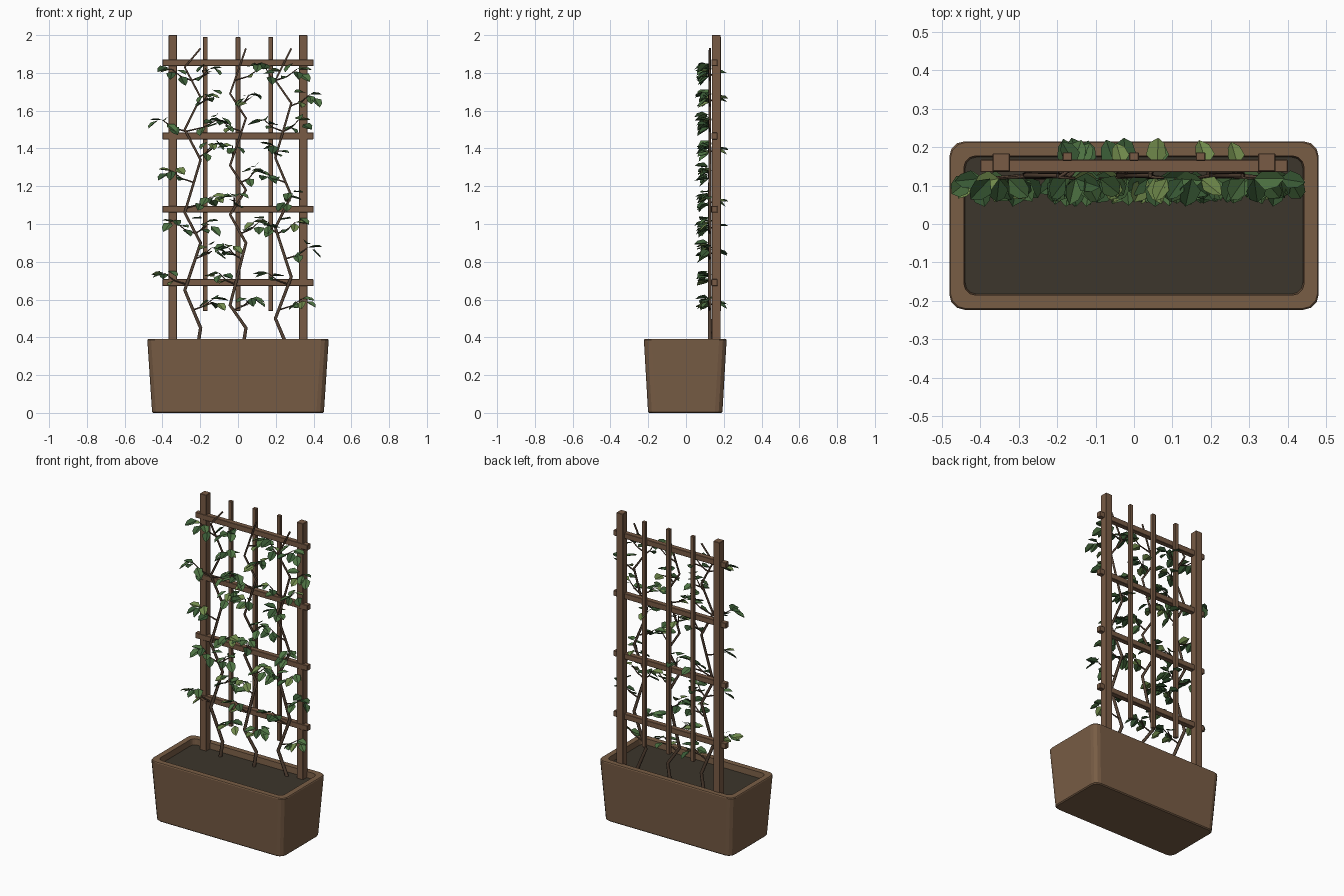
import bpy, bmesh, math, random
from mathutils import Vector, Matrix

if "Cube" in bpy.data.objects:
    bpy.data.objects.remove(bpy.data.objects["Cube"])
random.seed(7)

def material(name, col):
    m = bpy.data.materials.new(name)
    m.diffuse_color = (*col, 1)
    m.use_nodes = True
    m.node_tree.nodes["Principled BSDF"].inputs["Base Color"].default_value = m.diffuse_color
    return m

WOOD = material("wood", (0.19, 0.105, 0.06))
CLAY = material("planter_brown", (0.19, 0.11, 0.06))
SOIL = material("soil", (0.045, 0.037, 0.025))
STEM = material("bark", (0.09, 0.055, 0.035))
GREENS = [material("leaf_dark", (0.04, 0.10, 0.035)),
          material("leaf_mid", (0.075, 0.17, 0.055)),
          material("leaf_light", (0.16, 0.25, 0.07))]

def link(name, data, mats):
    for m in mats:
        data.materials.append(m)
    ob = bpy.data.objects.new(name, data)
    bpy.context.collection.objects.link(ob)

def finish(name, bm, mats):
    bmesh.ops.recalc_face_normals(bm, faces=bm.faces)
    me = bpy.data.meshes.new(name)
    bm.to_mesh(me)
    bm.free()
    link(name, me, mats)

def box(name, x, y, z, sx, sy, sz):
    bm = bmesh.new()
    bmesh.ops.create_cube(bm, size=1)
    for v in bm.verts:
        v.co = (x + v.co.x * sx, y + v.co.y * sy, z + v.co.z * sz)
    bmesh.ops.bevel(bm, geom=bm.edges[:], offset=0.002, segments=1, affect='EDGES')
    finish(name, bm, [WOOD])

def ring(bm, hx, hy, z, r=0.04, seg=3):
    # rounded rectangle loop
    vs = []
    for i, (sx, sy) in enumerate([(1, 1), (-1, 1), (-1, -1), (1, -1)]):
        for k in range(seg + 1):
            a = math.pi / 2 * (i + k / seg)
            vs.append(bm.verts.new((sx * (hx - r) + r * math.cos(a),
                                    sy * (hy - r) + r * math.sin(a) - 0.004, z)))
    return vs

def loft(name, rings, mat):
    bm = bmesh.new()
    loops = [ring(bm, *r) for r in rings]
    for a, b in zip(loops, loops[1:]):
        for i in range(len(a)):
            j = (i + 1) % len(a)
            bm.faces.new((a[i], a[j], b[j], b[i]))
    bm.faces.new(loops[0])
    bm.faces.new(loops[-1])
    finish(name, bm, [mat])

# tapered planter with hollow top, and the soil inside
loft("planter", [(0.449, 0.191, 0), (0.455, 0.197, 0.006), (0.48, 0.219, 0.385),
                 (0.477, 0.216, 0.39), (0.442, 0.181, 0.39, 0.03),
                 (0.437, 0.176, 0.32, 0.03)], CLAY)
loft("soil", [(0.438, 0.177, 0.325, 0.03), (0.439, 0.178, 0.352, 0.03)], SOIL)

# trellis: posts, slats, rails
for side, n in ((-1, "left"), (1, "right")):
    box(n + "_post", side * 0.345, 0.16, 1.165, 0.045, 0.047, 1.67)
for i in range(3):
    box(f"slat_{i+1}", (i - 1) * 0.173, 0.175, 1.265, 0.025, 0.022, 1.45)
for i in range(4):
    box(f"rail_{i+1}", 0, 0.151, 0.69 + i * 0.388, 0.8, 0.032, 0.035)

def tube(name, paths, depth):
    cu = bpy.data.curves.new(name, 'CURVE')
    cu.dimensions = '3D'
    cu.bevel_depth = depth
    cu.bevel_resolution = 1
    cu.use_fill_caps = True
    for pts in paths:
        sp = cu.splines.new('POLY')
        sp.points.add(len(pts) - 1)
        for i, p in enumerate(pts):
            sp.points[i].co = (*p, 1)
            sp.points[i].radius = 1 - 0.5 * i / (len(pts) - 1)
    link(name, cu, [STEM])

u = random.uniform

def leaf(bm, base, az, pitch, roll):
    # six-sided blade folded on its midrib; azimuth 0 points to the front (-y)
    n = u(0.064, 0.08)
    rot = (Matrix.Rotation(az, 3, 'Z') @ Matrix.Rotation(pitch, 3, 'X')
           @ Matrix.Rotation(roll, 3, 'Y'))
    half = [(0.36, -0.35, 0.1), (0.26, -0.75, 0.05)]
    co = [(0, 0, 0), *half, (0, -1, -0.08), *[(-x, y, z) for x, y, z in reversed(half)]]
    pts = [base + rot @ Vector(c) * n for c in co]
    shift = 0
    for p in pts:
        shift = max(shift, p.x - 0.48) if p.x > 0 else min(shift, p.x + 0.48)
    vs = [bm.verts.new((p.x - shift, max(0.045, min(0.224, p.y)), p.z)) for p in pts]
    g = random.choice((0, 0, 1, 1, 2))
    for f in (vs[:4], [vs[0]] + vs[3:]):
        bm.faces.new(f).material_index = g

# vines: middle x, first bend side, heights of the bends, x of the leaf clusters going up
VINES = [
    (-0.24, 1, (.45, .65, .90, 1.06, 1.34, 1.50, 1.67, 1.83, 1.93),
     (-.13, -.39, -.14, -.33, -.14, -.35, -.14, -.40, -.16, -.35)),
    (0.0, 1, (.45, .57, .90, 1.05, 1.18, 1.31, 1.56, 1.69, 1.93),
     (.07, -.10, -.05, .11, -.02, .09, -.03, -.09, .06, .11)),
    (0.24, -1, (.50, .72, .98, 1.15, 1.35, 1.64, 1.76, 1.93),
     (.34, .16, .37, .16, .27, .14, .19, .14, .38, .15))]

Y = 0.126
leaves = bmesh.new()
for n, (xc, s, bends, xs) in enumerate(VINES):
    path = [(xc + 0.025, 0.34)] + [(xc + s * 0.042 * (-1) ** i, z) for i, z in enumerate(bends)]
    tube(f"vine_stem_{n+1}", [[(x, Y, z) for x, z in path]], 0.011)
    clusters = [(x, 0.605 + 0.135 * k) for k, x in enumerate(xs)]
    if xc:  # outer vines also carry some opposite clusters
        clusters += [(1.8 * xc - 0.8 * xs[k], 0.605 + 0.135 * k) for k in (3, 7, 9)]
    twigs = []
    for k, (cx, cz) in enumerate(clusters):
        # twig leaves the stem a little below its cluster
        zt = cz - 0.06
        for (x0, z0), (x1, z1) in zip(path, path[1:]):
            if z0 <= zt <= z1:
                sx = x0 + (x1 - x0) * (zt - z0) / (z1 - z0)
        side = 1 if cx > sx else -1
        start, end = Vector((sx, Y, zt)), Vector((cx, Y - 0.008, cz))
        mid = start.lerp(end, 0.55) + Vector((0, 0, -0.012))
        twigs.append([start, mid, end])
        for j in (-1, 0, 1):
            b = end + Vector((0.024 * j, 0, u(-0.03, 0.03)))
            leaf(leaves, b, 0.75 * j + u(-.25, .25), u(-.15, .7), u(-.5, .5))
        leaf(leaves, end, side * u(1.2, 1.6), u(-.3, .3), u(-.4, .4))
        leaf(leaves, mid, u(-.6, .6), u(-.1, .7), u(-.5, .5))
        if k % 2 == 0 and abs(cx) < 0.3:  # some leaves poke through to the back
            back = Vector((cx, 0.152, cz - 0.02))
            twigs.append([mid, back])
            leaf(leaves, back, math.pi + u(-.5, .5), u(-.1, .5), u(-.4, .4))
    tube(f"vine_twigs_{n+1}", twigs, 0.005)
finish("leaves", leaves, GREENS)
